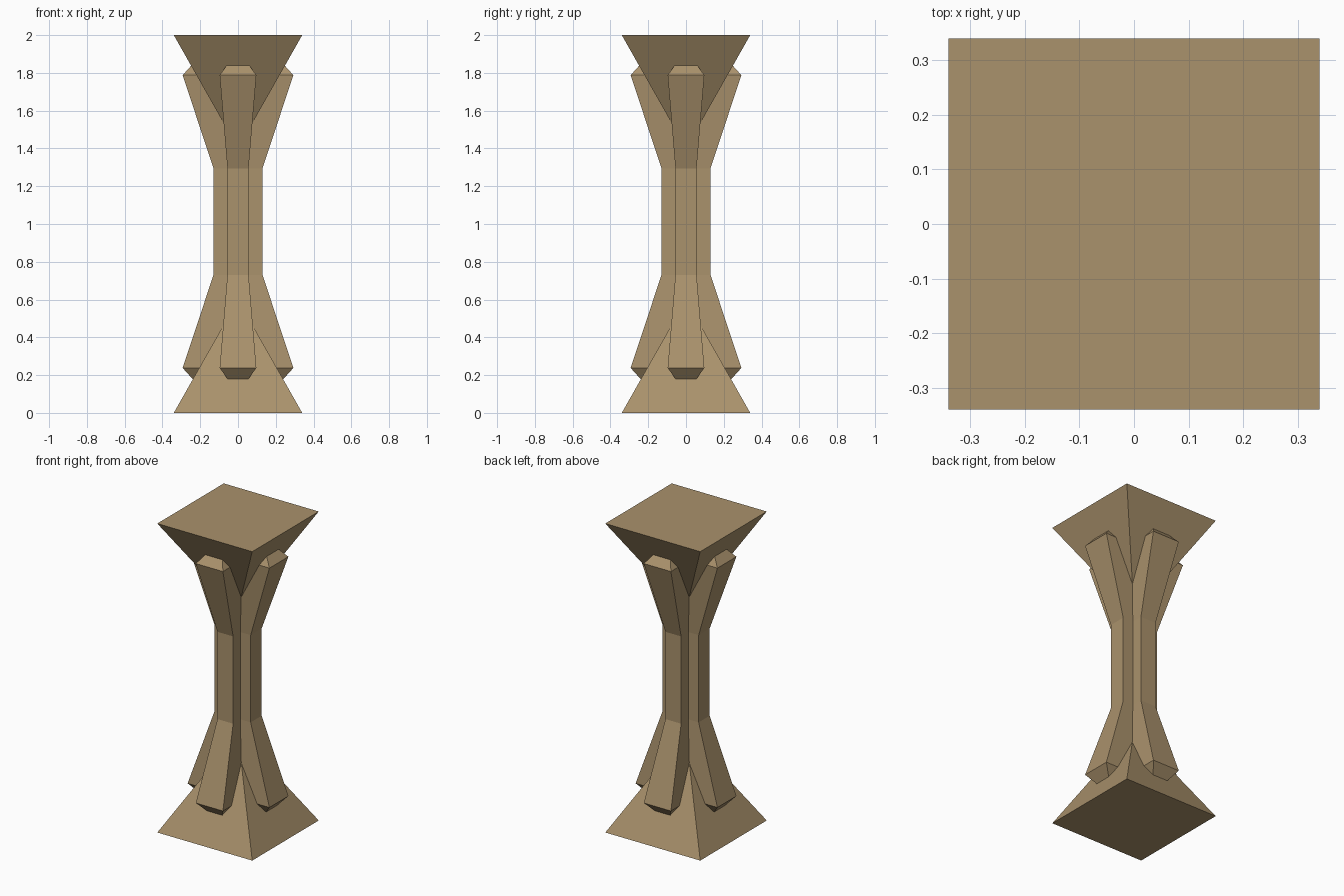
import bpy, bmesh

if "Cube" in bpy.data.objects:
    bpy.data.objects.remove(bpy.data.objects["Cube"])

stone = bpy.data.materials.new("tan stone")
stone.diffuse_color = (0.402, 0.287, 0.150, 1)
stone.use_nodes = True
stone.node_tree.nodes["Principled BSDF"].inputs["Base Color"].default_value = stone.diffuse_color


def loft(name, rings, swap=False):
    """Closed solid through rectangular rings of (half length, half width, z)."""
    bm = bmesh.new()
    loops = []
    for a, b, z in rings:
        hx, hy = (b, a) if swap else (a, b)
        loops.append([bm.verts.new((sx * hx, sy * hy, z))
                      for sx, sy in ((-1, -1), (1, -1), (1, 1), (-1, 1))])
    for low, high in zip(loops, loops[1:]):
        for i in range(4):
            j = (i + 1) % 4
            bm.faces.new((low[i], low[j], high[j], high[i]))
    bm.faces.new(loops[0][::-1])
    bm.faces.new(loops[-1])
    bmesh.ops.recalc_face_normals(bm, faces=bm.faces)
    mesh = bpy.data.meshes.new(name)
    bm.to_mesh(mesh)
    bm.free()
    mesh.materials.append(stone)
    obj = bpy.data.objects.new(name, mesh)
    bpy.context.collection.objects.link(obj)
    return obj


# Pyramid foot and inverted pyramid capital
half, tip, apex = 0.34, 0.02, 0.565
loft("foot", [(half, half, 0), (tip, tip, apex)])
loft("capital", [(tip, tip, 2 - apex), (half, half, 2)])

# Two crossing flared slabs form the ribbed shaft, ends tapered into the pyramids
rib = [(0.23, 0.047, 0.168), (0.293, 0.097, 0.238), (0.13, 0.056, 0.73),
       (0.13, 0.056, 1.295), (0.293, 0.097, 1.788), (0.23, 0.047, 1.858)]
loft("ribs_left_right", rib)
loft("ribs_front_back", rib, swap=True)
